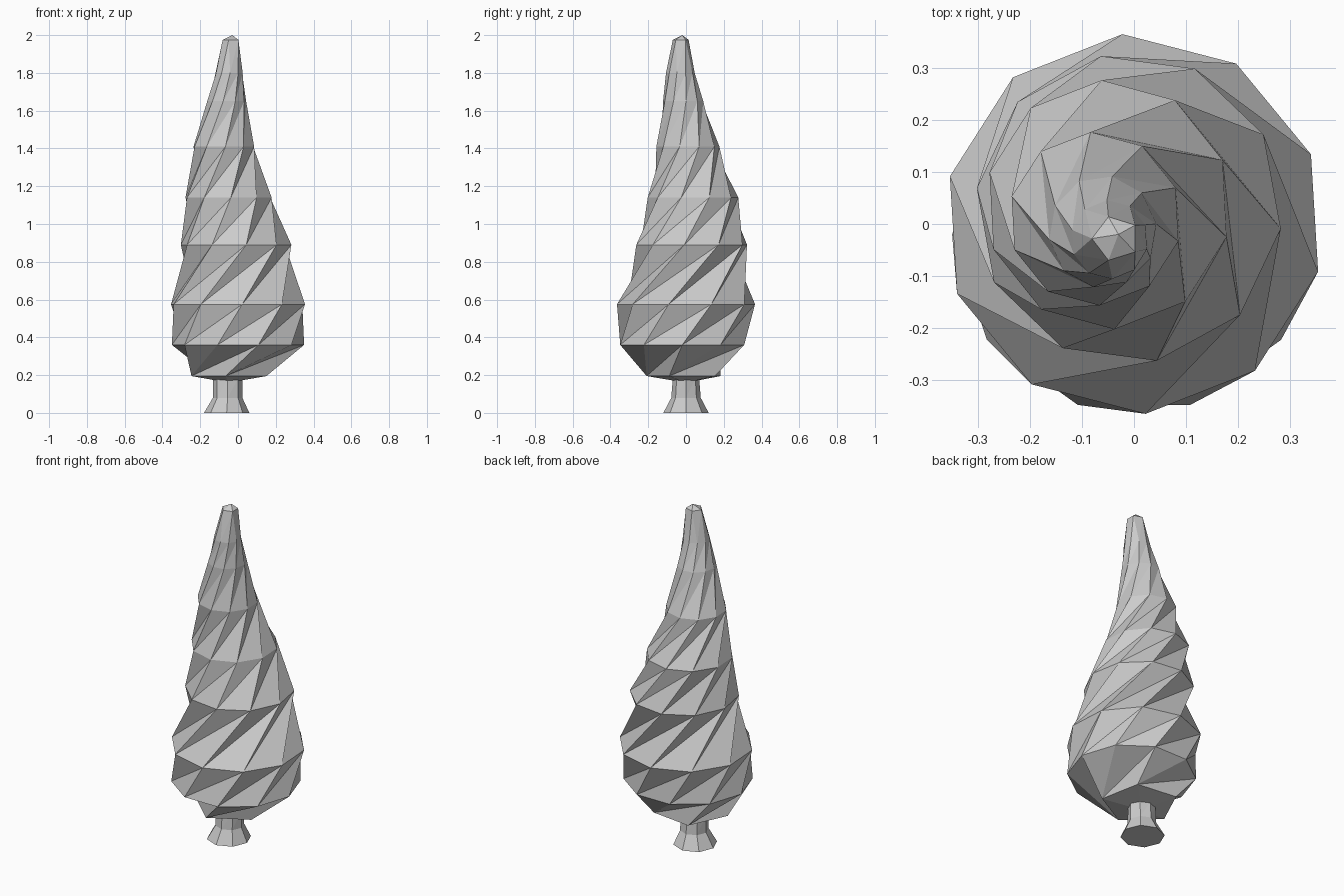
import bpy, bmesh
from math import radians, cos, sin

if "Cube" in bpy.data.objects:
    bpy.data.objects.remove(bpy.data.objects["Cube"])


def ring(bm, cx, cy, z, rx, ry, turn, n, group=1):
    """Ring of n points; group > 1 makes neighbours share a corner."""
    pts = []
    for i in range(n):
        a = radians(turn + 360 / n * (i // group) * group)
        pts.append(bm.verts.new((cx + rx * cos(a), cy + ry * sin(a), z)))
    return pts


def loft(name, rings, n, bottom, top):
    """Join stacked rings with slanted triangles and close both ends at a point."""
    bm = bmesh.new()
    loops = [ring(bm, *r) for r in rings]
    for lo, up in zip(loops, loops[1:]):
        for i in range(n):
            j = (i + 1) % n
            bm.faces.new((lo[i], lo[j], up[j]))
            bm.faces.new((lo[i], up[j], up[i]))
    for point, loop, flip in ((bottom, loops[0], True), (top, loops[-1], False)):
        tip = bm.verts.new(point)
        for i in range(n):
            a, b = loop[i], loop[(i + 1) % n]
            bm.faces.new((b, a, tip) if flip else (a, b, tip))
    bmesh.ops.remove_doubles(bm, verts=bm.verts, dist=0.0005)
    bmesh.ops.recalc_face_normals(bm, faces=bm.faces)
    mesh = bpy.data.meshes.new(name)
    bm.to_mesh(mesh)
    bm.free()
    obj = bpy.data.objects.new(name, mesh)
    bpy.context.collection.objects.link(obj)
    return obj


# Twisted foliage: centre x, centre y, height, radius x, radius y, turn, sides
loft("foliage", [
    (-0.04, 0.00, 0.195, 0.21, 0.21, -25, 10, 2),
    (0.00, -0.02, 0.36, 0.35, 0.345, 0, 10),
    (0.00, 0.00, 0.575, 0.366, 0.366, 21.5, 10),
    (-0.01, 0.03, 0.89, 0.295, 0.298, 64.5, 10),
    (-0.05, 0.037, 1.14, 0.236, 0.24, 93, 10),
    (-0.075, 0.01, 1.41, 0.166, 0.167, 129, 10),
    (-0.06, -0.015, 1.65, 0.104, 0.108, 152, 10),
    (-0.047, -0.03, 1.80, 0.074, 0.076, 166, 10),
    (-0.035, -0.028, 1.975, 0.046, 0.044, 180, 10, 2),
], 10, (-0.05, 0, 0.16), (-0.03, -0.02, 2.0))

# Flared trunk
loft("trunk", [
    (-0.06, 0, 0.0, 0.12, 0.12, 0, 8),
    (-0.055, 0, 0.08, 0.078, 0.078, 0, 8),
    (-0.055, 0, 0.18, 0.078, 0.07, 0, 8),
], 8, (-0.06, 0, 0), (-0.05, 0, 0.19))
